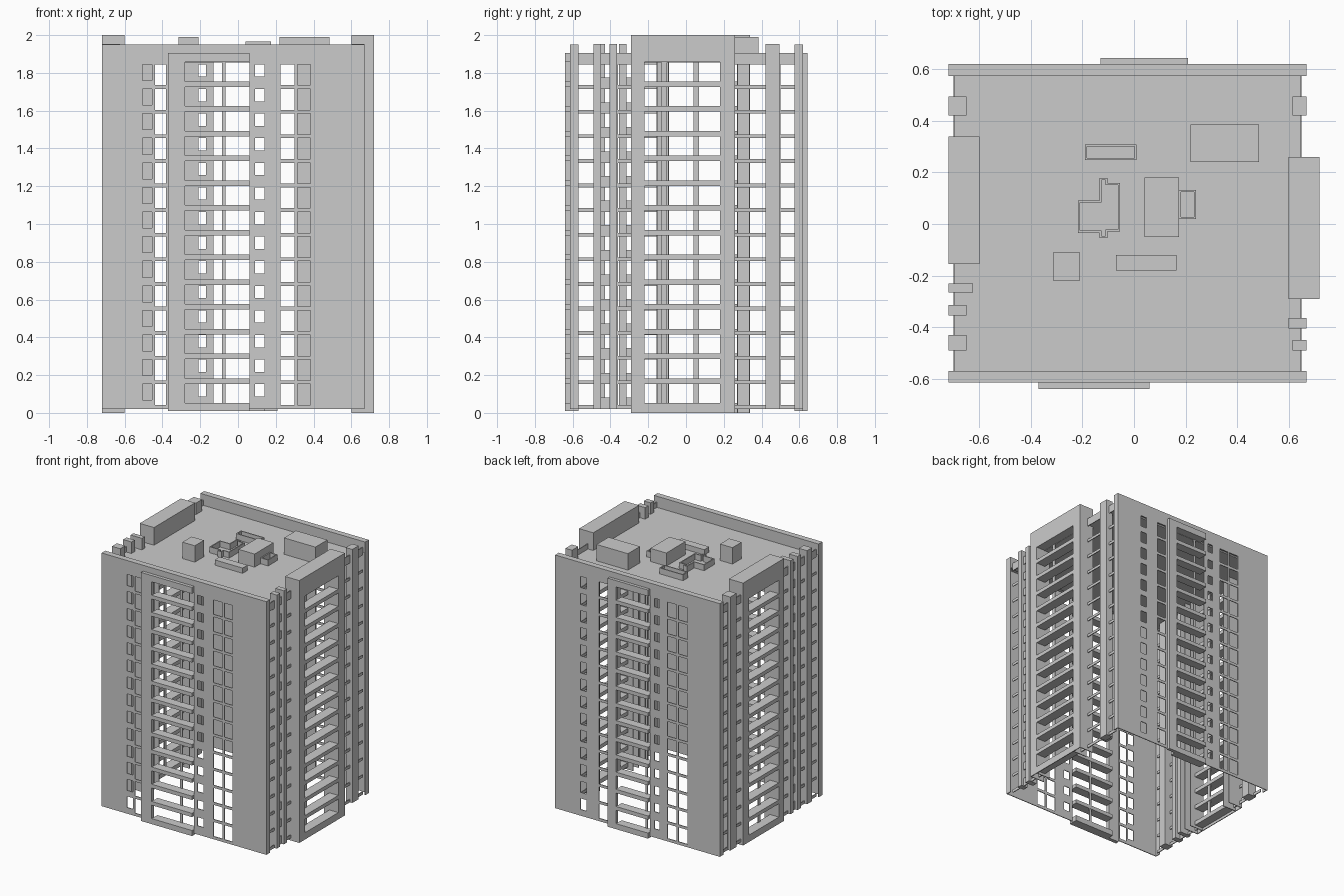
import bpy, bmesh
from mathutils import Vector

if "Cube" in bpy.data.objects:
    bpy.data.objects.remove(bpy.data.objects["Cube"])

FLOORS = 14
ROOF = 1.865


def finish(name, bm):
    me = bpy.data.meshes.new(name)
    bmesh.ops.recalc_face_normals(bm, faces=bm.faces)
    bm.to_mesh(me)
    bm.free()
    ob = bpy.data.objects.new(name, me)
    bpy.context.collection.objects.link(ob)
    return ob


def box(name, x0, x1, y0, y1, z0, z1):
    bm = bmesh.new()
    bmesh.ops.create_cube(bm, size=1)
    for v in bm.verts:
        v.co = Vector((x0 + (v.co.x + .5) * (x1 - x0),
                       y0 + (v.co.y + .5) * (y1 - y0),
                       z0 + (v.co.z + .5) * (z1 - z0)))
    return finish(name, bm)


def panel(name, axis, d0, d1, u0, u1, z0, z1, holes):
    """Upright slab between depths d0 and d1, with rectangular holes (ua, ub, za, zb)."""
    def cuts(a, b, vals):
        return sorted({a, b} | {round(v, 4) for v in vals if a < v < b})
    us = cuts(u0, u1, [v for h in holes for v in h[:2]])
    zs = cuts(z0, z1, [v for h in holes for v in h[2:]])
    mid = (d0 + d1) / 2
    bm = bmesh.new()
    grid = {}

    def vert(i, j):
        if (i, j) not in grid:
            p = (us[i], mid, zs[j]) if axis == 'y' else (mid, us[i], zs[j])
            grid[i, j] = bm.verts.new(p)
        return grid[i, j]

    for i in range(len(us) - 1):
        for j in range(len(zs) - 1):
            u, z = (us[i] + us[i + 1]) / 2, (zs[j] + zs[j + 1]) / 2
            if not any(a < u < b and c < z < d for a, b, c, d in holes):
                bm.faces.new([vert(i, j), vert(i + 1, j), vert(i + 1, j + 1), vert(i, j + 1)])
    ob = finish(name, bm)
    mod = ob.modifiers.new('thickness', 'SOLIDIFY')
    mod.thickness = abs(d1 - d0)
    mod.offset = 0
    return ob


def column(u0, u1, lo=0.0, hi=0.11):
    """A window on every floor."""
    return [(u0, u1, .042 + .1302 * k + lo, .042 + .1302 * k + hi) for k in range(FLOORS)]


def balcony(u0, u1):
    return [(u0, u1, .052 + .131 * k, .154 + .131 * k) for k in range(FLOORS)]


def ring(name, pts, z0, z1, t=.008):
    """Low parapet following a closed outline."""
    bm = bmesh.new()
    lo = [bm.verts.new((x, y, z0)) for x, y in pts]
    hi = [bm.verts.new((x, y, z1)) for x, y in pts]
    n = len(pts)
    for i in range(n):
        j = (i + 1) % n
        bm.faces.new([lo[i], lo[j], hi[j], hi[i]])
    ob = finish(name, bm)
    mod = ob.modifiers.new('thickness', 'SOLIDIFY')
    mod.thickness = t
    mod.offset = 0
    mod.use_even_offset = True


# Thin front and back walls with window columns
panel('front_wall', 'y', -.615, -.609, -.72, .67, .02, 1.95,
      column(-.505, -.455, .025) + column(-.44, -.38) + column(.09, .14, .045)
      + column(.225, .30) + column(.315, .385) + [(-.37, .06, 0, 1.905)])
panel('back_wall', 'y', .614, .62, -.72, .67, .02, 1.95,
      column(.405, .455, .025) + column(.225, .30) + column(-.21, -.17, .045)
      + column(-.355, -.28) + column(-.445, -.37) + [(-.13, .21, 0, 1.905)])

# Thick parapets and wall end returns
for side, y0, y1 in (('front', -.61, -.57), ('back', .575, .615)):
    box(side + '_parapet', -.72, .67, y0, y1, ROOF, 1.95)
    box(side + '_left_return', -.72, -.714, y0, y1, .02, ROOF)
    box(side + '_right_return', .664, .67, y0, y1, .02, ROOF)

# Balcony stacks on front and back: cheek plus a stack of deep floor bands
box('front_balcony_cheek', -.37, -.28, -.64, -.612, .01, 1.905)
panel('front_balconies', 'y', -.64, -.57, -.28, .06, .01, 1.905, balcony(-.28, .06))
box('back_balcony_cheek', .14, .21, .617, .643, .01, 1.905)
panel('back_balconies', 'y', .575, .643, -.13, .14, .01, 1.905, balcony(-.13, .14))
box('front_balcony_mullion', -.085, -.065, -.578, -.572, .03, 1.88)
box('back_balcony_mullion', -.085, -.065, .577, .583, .03, 1.88)

# Projecting side bays: thin outer frame, returns, deep bands and a solid head
for side, s, y0, y1, a, b in (('right', 1, -.29, .26, -.22, .18),
                              ('left', -1, -.155, .34, -.09, .27)):
    def x(p, q):
        return (p, q) if s > 0 else (-q, -p)
    panel(side + '_bay_frame', 'x', *x(.714, .72), y0, y1, 0, 1.86, balcony(a, b))
    panel(side + '_bay_floors', 'x', *x(.645, .714), a, b, .02, 1.86, balcony(a, b))
    box(side + '_bay_head', *x(.60, .72), y0, y1, 1.86, 2)
    for tag, p, q in (('front', y0, y0 + .006), ('back', y1 - .006, y1),
                      ('inner_front', a - .006, a), ('inner_back', b, b + .006)):
        box(f'{side}_bay_{tag}_return', *x(.60, .714), p, q, 0, 1.86)
box('left_bay_mullion', -.656, -.65, .04, .07, .03, 1.86)
box('right_bay_mullion', .644, .65, -.13, -.10, .03, 1.86)

# Thin side walls between the pillars, rising to a low parapet
panel('right_side_wall', 'x', .644, .65, -.57, .575, .02, 1.905,
      column(-.57, -.49) + column(-.45, -.40, .04) + column(-.36, -.29)
      + column(.26, .42) + column(.50, .575) + balcony(-.22, .18))
panel('left_side_wall', 'x', -.70, -.694, -.57, .575, .02, 1.905,
      column(-.57, -.49) + column(-.43, -.355) + column(-.315, -.265, .04)
      + column(-.23, -.155) + column(.34, .42) + column(.50, .575) + balcony(-.09, .27))

# Side pillars
for i, (x0, x1, y0, y1) in enumerate([
        (.615, .67, .42, .495), (.60, .67, -.405, -.365), (.615, .67, -.49, -.45),
        (-.72, -.65, .42, .495), (-.72, -.625, -.265, -.23),
        (-.72, -.65, -.355, -.315), (-.72, -.65, -.49, -.43)]):
    box(f'side_pillar_{i + 1}', x0, x1, y0, y1, .02, 1.953)

# Roof slab and rooftop blocks
box('roof', -.697, .647, -.575, .58, ROOF - .01, ROOF)
for name, x0, x1, y0, y1, z in [
        ('water_tank_housing', -.315, -.21, -.22, -.11, 1.99),
        ('plant_room', .22, .485, .24, .385, 1.99),
        ('stair_housing', .04, .175, -.05, .18, 1.965),
        ('low_vent_block', -.07, .165, -.18, -.12, 1.905)]:
    box(name, x0, x1, y0, y1, ROOF, z)

# Open rooftop parapets
ring('back_shaft_parapet', [(-.187, .252), (.005, .252), (.005, .305), (-.187, .305)], ROOF, 1.91)
ring('side_shaft_parapet', [(.179, .024), (.236, .024), (.236, .128), (.179, .128)], ROOF, 1.91)
ring('core_parapet', [
    (-.213, -.03), (-.13, -.03), (-.13, -.05), (-.107, -.05), (-.107, -.025), (-.058, -.025),
    (-.058, .155), (-.107, .155), (-.107, .175), (-.13, .175), (-.13, .088), (-.213, .088)],
    ROOF, 1.91)
